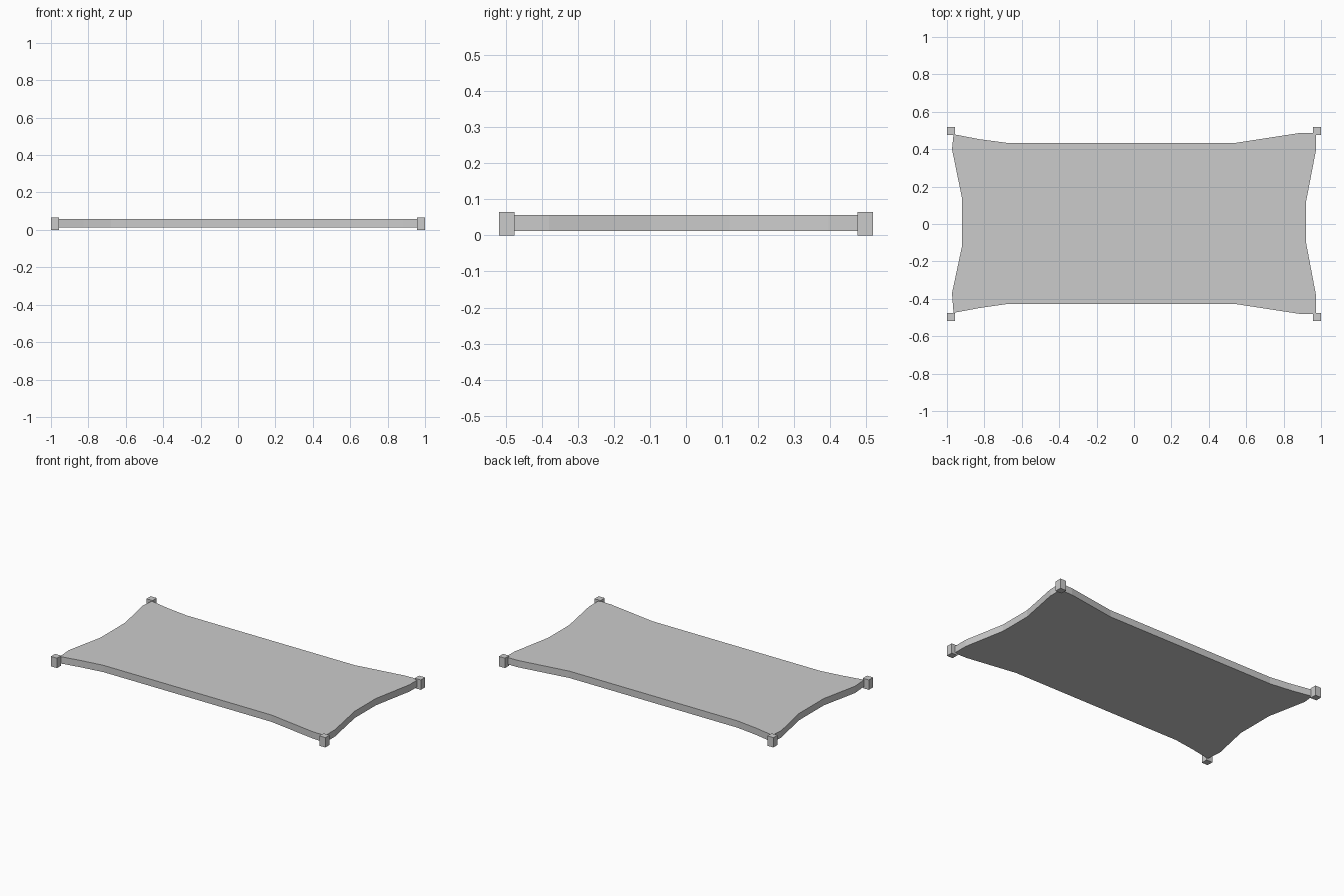
import bpy, bmesh

if "Cube" in bpy.data.objects:
    bpy.data.objects.remove(bpy.data.objects["Cube"])

Z0, Z1 = 0.012, 0.057

# Stretched panel: outline with concave sides, extruded upward
outline = [
    (-0.965, 0.48), (-0.825, 0.453), (-0.68, 0.434), (0.545, 0.434),
    (0.882, 0.486), (0.973, 0.488), (0.973, 0.395), (0.92, 0.12),
    (0.92, -0.10), (0.973, -0.38), (0.973, -0.482), (0.882, -0.48),
    (0.545, -0.428), (-0.68, -0.428), (-0.825, -0.449), (-0.965, -0.475),
    (-0.973, -0.37), (-0.92, -0.12), (-0.92, 0.14), (-0.973, 0.40),
]
bm = bmesh.new()
base = bm.faces.new([bm.verts.new((x, y, Z0)) for x, y in outline])
ext = bmesh.ops.extrude_face_region(bm, geom=[base], use_keep_orig=True)
top = [g for g in ext["geom"] if isinstance(g, bmesh.types.BMVert)]
bmesh.ops.translate(bm, verts=top, vec=(0, 0, Z1 - Z0))
bmesh.ops.recalc_face_normals(bm, faces=bm.faces)
mesh = bpy.data.meshes.new("panel")
bm.to_mesh(mesh)
bm.free()
bpy.context.collection.objects.link(bpy.data.objects.new("panel", mesh))

# Square corner posts
for sx in (-1, 1):
    for sy in (-1, 1):
        bpy.ops.mesh.primitive_cube_add(size=1, location=(sx * 0.978, sy * 0.497, 0.0325))
        post = bpy.context.object
        post.name = "corner_post"
        post.scale = (0.044, 0.044, 0.065)
